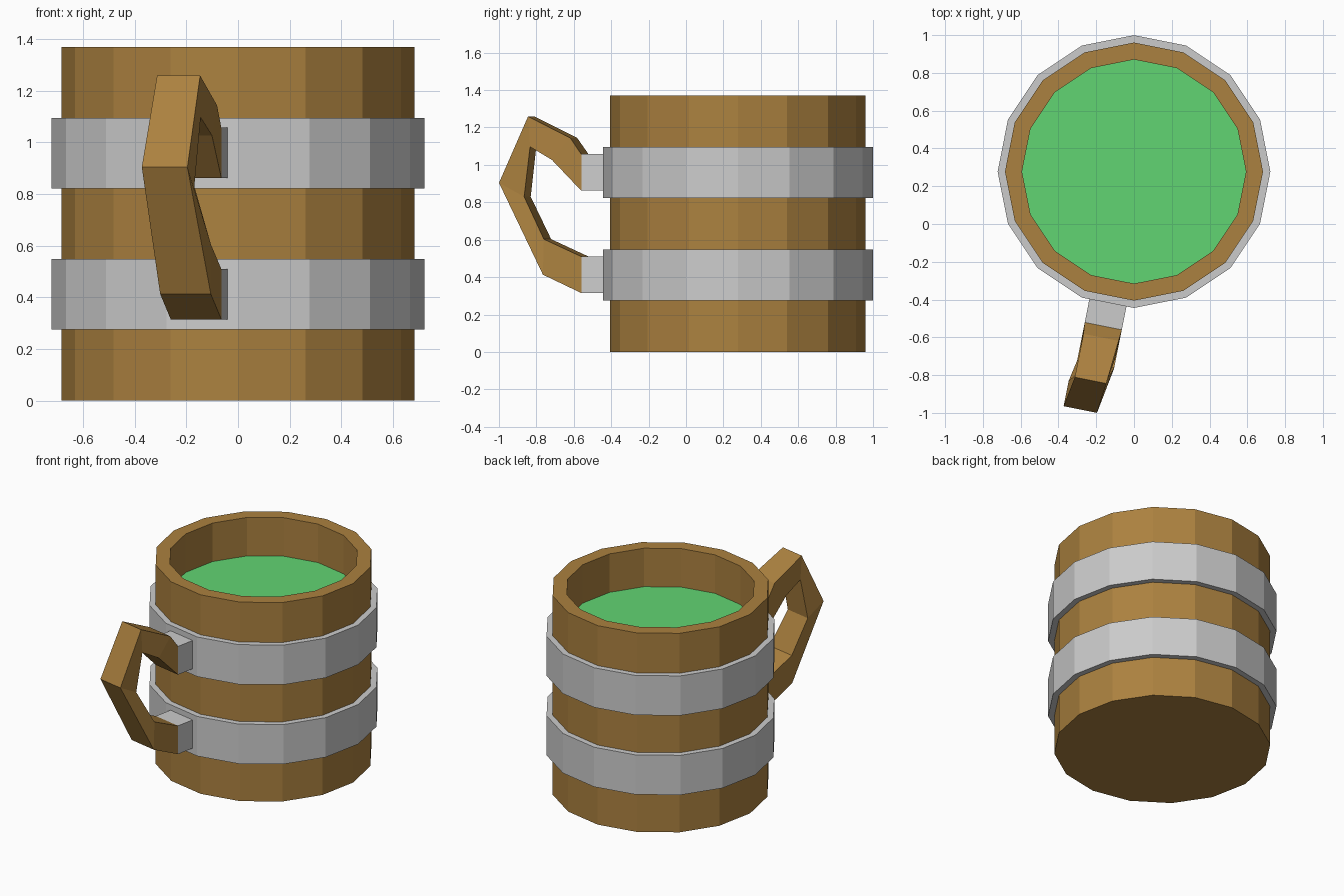
import bpy, bmesh
from math import sin, cos, pi

if "Cube" in bpy.data.objects:
    bpy.data.objects.remove(bpy.data.objects["Cube"])

SIDES = 16
CY = 0.2775            # barrel axis sits behind the origin, the handle in front
ANG = -pi / 2 - pi / SIDES   # the handle grows from the middle of one flat stave


def material(name, rgb):
    m = bpy.data.materials.new(name)
    m.diffuse_color = (*rgb, 1)
    m.use_nodes = True
    m.node_tree.nodes["Principled BSDF"].inputs["Base Color"].default_value = m.diffuse_color
    return m


def finish(bm, name, mat=None, recalc=True):
    if recalc:
        bmesh.ops.recalc_face_normals(bm, faces=bm.faces)
    me = bpy.data.meshes.new(name)
    bm.to_mesh(me)
    bm.free()
    if mat:
        me.materials.append(mat)
    ob = bpy.data.objects.new(name, me)
    bpy.context.collection.objects.link(ob)
    return ob


def lathe(name, profile, mat=None, closed=False, cap_first=False):
    """Revolve (radius, z) points into a flat-sided ring."""
    bm = bmesh.new()
    rings = [[bm.verts.new((r * cos(2 * pi * i / SIDES), CY + r * sin(2 * pi * i / SIDES), z))
              for i in range(SIDES)] for r, z in profile]
    pairs = list(zip(rings, rings[1:]))
    if closed:
        pairs.append((rings[-1], rings[0]))
    for a, b in pairs:
        for i in range(SIDES):
            j = (i + 1) % SIDES
            bm.faces.new((a[i], a[j], b[j], b[i]))
    if cap_first:
        bm.faces.new(rings[0][::-1])
    # profiles run counter-clockwise, so normals already point outward
    return finish(bm, name, mat, recalc=False)


def sweep(name, stations, mat=None):
    """Square bar; station = (outer r, outer z, inner r, inner z, half width, side shift)."""
    def point(r, t, z):
        return (r * cos(ANG) - t * sin(ANG), CY + r * sin(ANG) + t * cos(ANG), z)
    bm = bmesh.new()
    loops = [[bm.verts.new(point(*p)) for p in
              ((ro, s - w, zo), (ro, s + w, zo), (ri, s + w, zi), (ri, s - w, zi))]
             for ro, zo, ri, zi, w, s in stations]
    for a, b in zip(loops, loops[1:]):
        for i in range(4):
            j = (i + 1) % 4
            bm.faces.new((a[i], a[j], b[j], b[i]))
    bm.faces.new(loops[0])
    bm.faces.new(loops[-1])
    return finish(bm, name, mat)


wood = material("wood", (0.41, 0.22, 0.05))
drink = material("drink", (0.12, 0.66, 0.17))

# Barrel with thick rim, its inner wall running down to the drink
lathe("barrel", [(0.683, 0), (0.683, 1.37), (0.593, 1.37), (0.593, 1.105)], wood, cap_first=True)

# Drink surface
bm = bmesh.new()
bm.faces.new([bm.verts.new((0.593 * cos(2 * pi * i / SIDES), CY + 0.593 * sin(2 * pi * i / SIDES), 1.105))
              for i in range(SIDES)])
finish(bm, "drink_surface", drink, recalc=False)

# Metal hoops, each with a bracket for the handle
for label, z0, z1 in (("lower", 0.275, 0.548), ("upper", 0.822, 1.095)):
    lathe(label + "_hoop", [(0.675, z0), (0.722, z0), (0.722, z1), (0.675, z1)], closed=True)
    lo, hi = z0 + 0.04, z1 - 0.038
    sweep(label + "_bracket", [(0.70, hi, 0.70, lo, 0.1, 0), (0.834, hi, 0.834, lo, 0.1, 0)])

# Slightly crooked wooden handle
sweep("handle", [
    (0.834, 1.057, 0.834, 0.862, 0.10, 0),
    (0.895, 1.144, 0.995, 1.027, 0.095, 0),
    (1.129, 1.259, 1.118, 1.097, 0.085, -0.01),
    (1.291, 0.904, 1.154, 0.830, 0.09, -0.033),
    (1.043, 0.413, 1.038, 0.603, 0.10, 0),
    (0.834, 0.315, 0.834, 0.510, 0.10, 0),
], wood)
